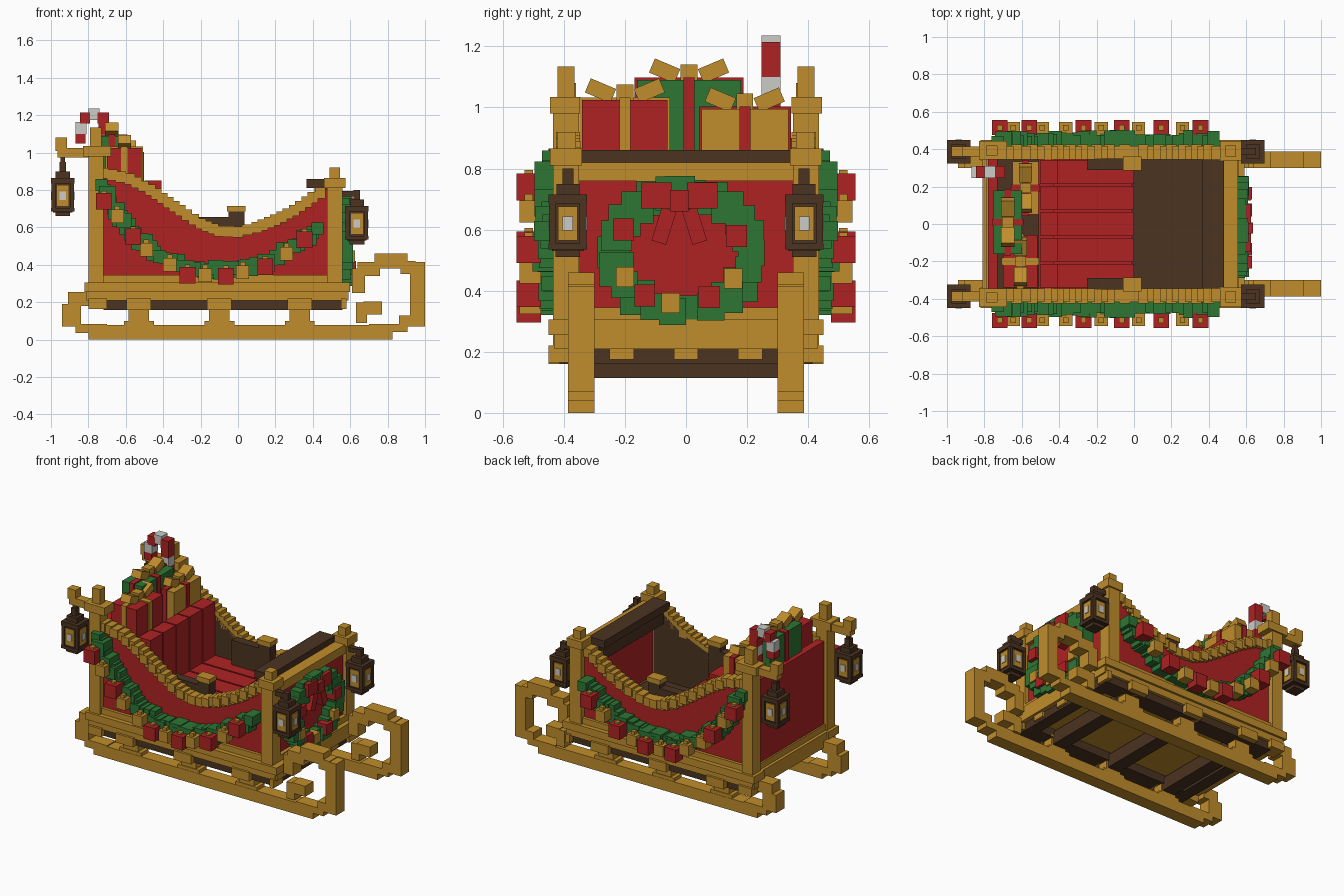
import bpy, bmesh, math, random
from mathutils import Matrix, Vector

random.seed(4)
old = bpy.data.objects.get("Cube")
if old:
    bpy.data.objects.remove(old, do_unlink=True)


def material(name, rgb):
    mat = bpy.data.materials.new(name)
    mat.use_nodes = True
    mat.diffuse_color = (*rgb, 1)
    mat.node_tree.nodes["Principled BSDF"].inputs["Base Color"].default_value = (*rgb, 1)
    return mat


gold = material("gold wood", (.53, .27, .025))
red = material("red paint", (.43, .016, .016))
green = material("pine green", (.027, .18, .035))
brown = material("dark brown wood", (.07, .033, .015))
white = material("off white", (.6, .6, .57))

parts = {}


def mesh_for(name, colour):
    if name not in parts:
        parts[name] = (bmesh.new(), colour)
    return parts[name][0]


def box(name, colour, xs, ys, zs, mirror=False, turn=0):
    """Block between pairs of limits, optionally mirrored in y and turned about x."""
    bm = mesh_for(name, colour)
    spans = (xs, ys, zs)
    centre = Vector([(a + b) / 2 for a, b in spans])
    size = [abs(b - a) for a, b in spans]
    for side in ((1, -1) if mirror else (1,)):
        place = Matrix.Translation((centre.x, centre.y * side, centre.z))
        spin = Matrix.Rotation(turn * side, 4, "X")
        bmesh.ops.create_cube(bm, size=1, matrix=place @ spin @ Matrix.Diagonal((*size, 1)))


def around(middle, size):
    return (middle - size / 2, middle + size / 2)


def walk(points, step):
    """Evenly spaced points along a polyline."""
    for a, b in zip(points, points[1:]):
        a, b = Vector(a), Vector(b)
        count = max(1, round((b - a).length / step))
        for i in range(count):
            yield a.lerp(b, i / count)


# Runners with curled ends
for xs, zs in (((-.8, .826), (0, .078)), ((-.87, -.7), (.035, .085)),
               ((-.94, -.84), (.07, .19)), ((-.91, -.8), (.18, .255)),
               ((.7, .905), (.04, .085)), ((.86, 1), (.07, .13)),
               ((.92, 1), (.1, .415)), ((.87, .95), (.35, .42)),
               ((.73, .905), (.38, .46)), ((.64, .76), (.34, .415)),
               ((.61, .68), (.25, .38)), ((.63, .69), (.09, .2)),
               ((.67, .77), (.135, .205))):
    box("runner", gold, xs, (.3, .387), zs, True)

# Struts and crossbars under the body
for x in (-.53, -.1, .33):
    box("strut", gold, around(x, .11), (.31, .38), (.07, .17), True)
    box("strut_foot", gold, around(x, .16), (.305, .385), (.07, .1), True)
    box("strut_bracket", gold, around(x, .13), (.3, .45), (.16, .22), True)
    box("crossbar", brown, around(x, .09), (-.31, .31), (.115, .2))
box("under_beam", brown, (-.72, .56), (.3, .415), (.16, .22), True)
for x in (-.68, .52):
    box("end_crossbar", brown, around(x, .08), (-.3, .3), (.16, .22))
for y in (-.21, 0, .21):
    box("beam_peg", gold, (.55, .575), around(y, .08), (.175, .215))

# Base frame
box("base_floor", gold, (-.78, .56), (-.4, .4), (.215, .29))
box("base_rail", gold, (-.8, .58), (.34, .435), (.21, .26), True)
box("base_ledge", gold, (-.82, .6), (.34, .45), (.255, .305), True)
box("base_end", gold, (-.81, -.72), (-.43, .43), (.21, .305))
box("base_end", gold, (.47, .59), (-.43, .43), (.21, .305))
box("base_corner", gold, (-.8, -.7), (.35, .45), (.165, .22), True)
box("base_corner", gold, (.55, .58), (.35, .45), (.165, .22), True)
box("sill", gold, (-.72, .48), (.35, .42), (.3, .345), True)
for xs in ((-.79, -.74), (.5, .56)):
    box("end_sill", gold, xs, (-.36, .36), (.3, .345))

# Curved side panels with stepped trim
curve = [(-.72, .89), (-.58, .86), (-.47, .8), (-.31, .69), (-.2, .62), (-.1, .58),
         (0, .575), (.1, .6), (.2, .64), (.3, .69), (.4, .76), (.48, .81)]
for name, colour, inner, outer in (("side_panel", red, .36, .4),
                                   ("side_lining", brown, .345, .36)):
    bm = mesh_for(name, colour)
    for side in (1, -1):
        outline = [(-.72, .3)] + curve + [(.48, .3)]
        face = bm.faces.new([bm.verts.new((x, inner * side, z)) for x, z in outline])
        made = bmesh.ops.extrude_face_region(bm, geom=[face])["geom"]
        shift = Vector((0, (outer - inner) * side, 0))
        for v in made:
            if isinstance(v, bmesh.types.BMVert):
                v.co += shift
for i, (x, z) in enumerate(walk(curve, .042)):
    box("side_trim", gold, around(x, .056), (.345, .425 - i % 2 * .008), around(z, .058), True)

# Corner posts
box("rear_post", gold, (-.8, -.72), (.35, .435), (.3, .99), True)
box("rear_post_cap", gold, (-.83, -.68), (.345, .445), (.98, 1.035), True)
box("rear_post_knob", gold, (-.79, -.73), (.365, .42), (1.03, 1.135), True)
box("front_post", gold, (.475, .56), (.35, .435), (.3, .85), True)
box("front_post_cap", gold, (.46, .575), (.34, .445), (.81, .865), True)
box("front_post_knob", gold, (.49, .545), (.36, .42), (.86, .92), True)

# End walls and dash
box("rear_panel", red, (-.78, -.73), (-.36, .36), (.33, .9))
box("front_panel", red, (.49, .535), (-.36, .36), (.33, .77))
box("front_top_rail", gold, (.475, .555), (-.36, .36), (.76, .82))
box("dash_board", brown, (.41, .475), (-.345, .345), (.7, .83))
box("dash_cap", brown, (.365, .48), (-.345, .345), (.81, .86))

# Interior floor, bench and armrests
box("floor", brown, (-.72, .49), (-.35, .35), (.28, .32))
box("bench_core", red, (-.5, -.01), (-.345, .345), (.31, .46))
for i in range(5):
    y = (i - 2) * .139
    box("seat_cushion", red, (-.42, 0), around(y, .128), (.45, .49))
    box("seat_back", red, (-.5, -.41), around(y, .13), (.45, .85))
box("seat_back_core", red, (-.51, -.43), (-.345, .345), (.31, .83))
box("armrest", brown, (-.25, .03), (.29, .35), (.46, .655), True)
box("armrest_post", brown, (-.05, .035), (.29, .355), (.32, .69), True)
box("armrest_cap", gold, (-.06, .04), (.285, .36), (.685, .715), True)


# Presents with ribbons and bows
def present(name, colour, trim, xs, ys, top):
    x, y = sum(xs) / 2, sum(ys) / 2
    ribbon = name + "_ribbon"
    box(name, colour, xs, ys, (.32, top))
    box(ribbon, trim, (xs[0] - .008, xs[1] + .008), around(y, .036), (.32, top + .008))
    box(ribbon, trim, around(x, .036), (ys[0] - .008, ys[1] + .008), (.32, top + .008))
    box(name + "_bow", gold, around(x, .06), around(y, .055), (top - .01, top + .05))
    for side in (1, -1):
        box(name + "_bow", gold, around(x, .07), around(y + side * .08, .09),
            (top + .005, top + .055), turn=side * .4)


present("red_present", red, gold, (-.7, -.515), (-.34, -.06), 1.025)
present("green_present", green, red, (-.75, -.6), (-.16, .18), 1.09)
present("gold_present", gold, red, (-.65, -.51), (.05, .335), .995)
box("present_shelf", brown, (-.73, -.5), (-.345, .345), (.31, .6))

# Candy cane
for i in range(9):
    colour, name = ((red, "cane_red"), (white, "cane_white"))[i % 2]
    box(name, colour, (-.745, -.69), (.247, .31), (.62 + i * .06, .68 + i * .06))
box("cane_red", red, (-.75, -.69), (.247, .31), (1.155, 1.215))
box("cane_white", white, (-.8, -.74), (.247, .31), (1.175, 1.235))
box("cane_red", red, (-.845, -.79), (.247, .31), (1.155, 1.215))
box("cane_white", white, (-.87, -.81), (.247, .31), (1.1, 1.165))
box("cane_red", red, (-.87, -.815), (.247, .31), (1.05, 1.1))


# Lanterns
def lantern(x, z):
    y = .387
    for size, low, high in ((.08, -.11, -.09), (.105, -.09, .075), (.125, -.085, -.065),
                            (.125, .065, .095), (.075, .095, .13), (.036, .13, .18)):
        box("lantern_frame", brown, around(x, size), around(y, size), (z + low, z + high), True)
    for dx in (-.05, .05):
        for dy in (-.05, .05):
            box("lantern_frame", brown, around(x + dx, .022), around(y + dy, .022),
                (z - .08, z + .08), True)
    for name, colour, wide, tall, deep in (("lantern_pane", gold, .064, .11, .118),
                                           ("lantern_light", white, .034, .045, .128)):
        box(name, colour, around(x, deep), around(y, wide), around(z, tall), True)
        box(name, colour, around(x, wide), around(y, deep), around(z, tall), True)


lantern(-.937, .77)
lantern(.635, .62)
box("lantern_chain", brown, around(-.937, .025), around(.387, .025), (.93, .99), True)
box("rear_bracket", gold, (-.965, -.79), (.36, .415), (.975, 1.025), True)
box("rear_bracket_tip", gold, (-.975, -.915), (.36, .415), (1.01, 1.08), True)
box("front_bracket", brown, (.55, .65), (.37, .405), (.765, .795), True)


# Side garlands with hanging baubles
def jitter(amount):
    return random.uniform(-amount, amount)


swag = [(-.73, .83), (-.65, .68), (-.55, .55), (-.45, .47), (-.3, .4), (-.15, .37),
        (0, .385), (.15, .42), (.3, .5), (.4, .58), (.45, .63)]
for x, z in walk(swag, .032):
    size = .075 + jitter(.018)
    box("garland", green, around(x, size), (.4, .485 + jitter(.018)),
        around(z + jitter(.014), size), True)

hung = [(-.718, .74), (-.645, .66), (-.56, .55), (-.49, .48), (-.365, .4), (-.27, .345),
        (-.175, .345), (-.066, .34), (.025, .36), (.146, .39), (.26, .46), (.355, .535)]
red_ones = (0, 2, 5, 7, 9, 11)
for i, (x, z) in enumerate(hung):
    if i in red_ones:
        box("red_bauble", red, around(x, .084), (.475, .555), around(z, .088), True)
    else:
        box("gold_bauble", gold, around(x, .07), (.475, .545), around(z, .072), True)
    box("bauble_cap", gold, around(x, .028), around(.515, .028), (z, z + .056), True)

# Front wreath with baubles and bow
for i in range(22):
    angle = math.tau * i / 22
    size = .1 + jitter(.015)
    box("wreath", green, (.53, .6 + jitter(.015)),
        around(-.012 + .225 * math.cos(angle), size), around(.525 + .195 * math.sin(angle), size))
box("wreath", green, (.53, .61), around(-.02, .1), (.7, .775))
for y, z in ((-.205, .6), (.165, .58), (.075, .38), (-.135, .385)):
    box("wreath_red_bauble", red, (.56, .63), around(y, .068), around(z, .072))
for y, z in ((-.2, .445), (-.05, .36), (.155, .44)):
    box("wreath_gold_bauble", gold, (.56, .625), around(y, .06), around(z, .066))
box("wreath_bow", red, (.56, .635), around(-.022, .06), (.66, .73))
for side in (1, -1):
    box("wreath_bow", red, (.56, .625), around(-.022 + side * .075, .1), (.67, .755))
    box("wreath_bow", red, (.56, .62), around(-.022 + side * .05, .05), (.555, .67), turn=side * .3)

# Turn the collected meshes into objects
for name, (bm, colour) in parts.items():
    bmesh.ops.recalc_face_normals(bm, faces=bm.faces)
    mesh = bpy.data.meshes.new(name)
    bm.to_mesh(mesh)
    bm.free()
    mesh.materials.append(colour)
    bpy.context.collection.objects.link(bpy.data.objects.new(name, mesh))
